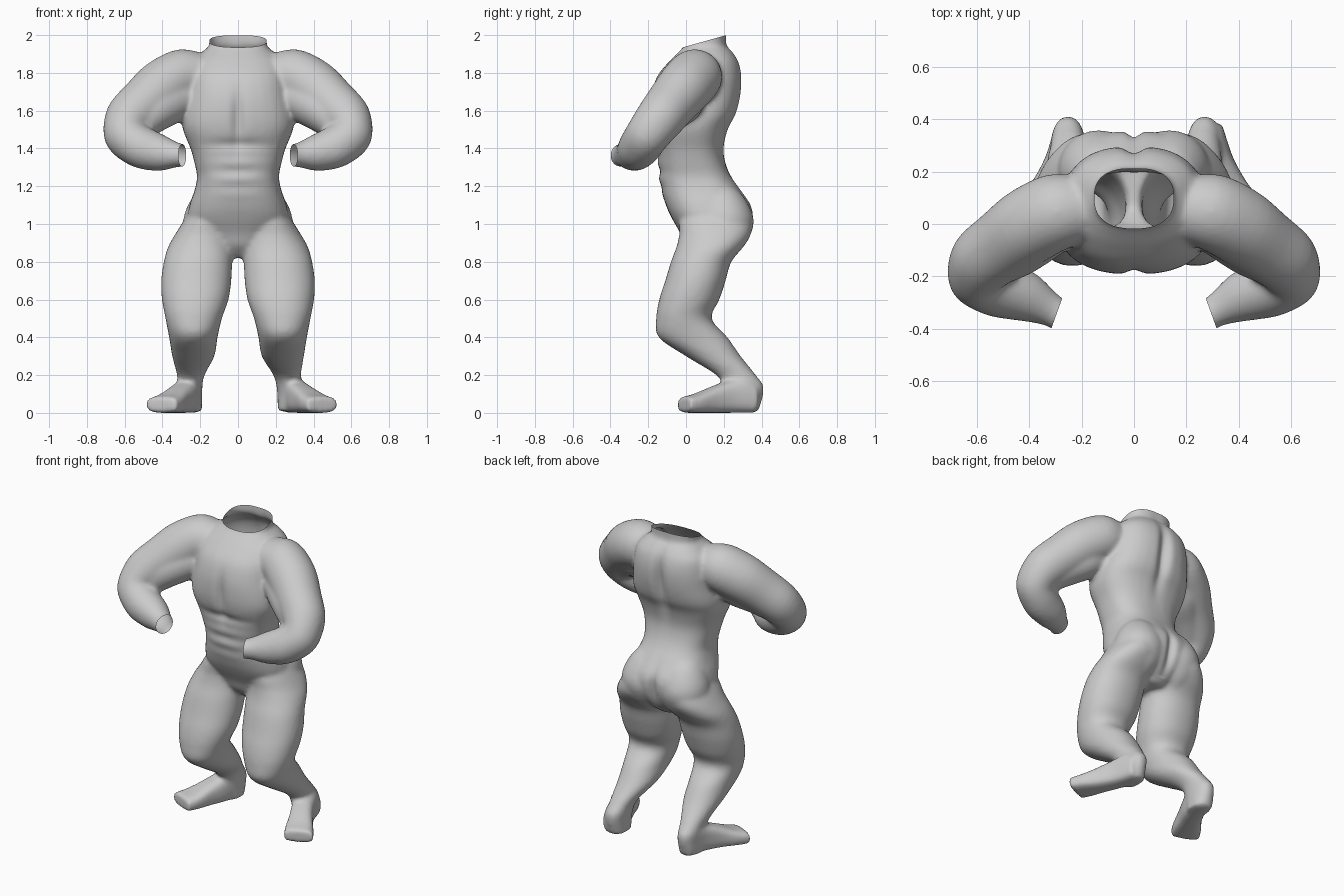
import bpy, bmesh, math
from mathutils import Vector as V

if "Cube" in bpy.data.objects:
    bpy.data.objects.remove(bpy.data.objects["Cube"])

SEG, STEP = 32, 4


def spline(a, b, c, d, t):
    return 0.5 * (2 * b + (c - a) * t + (2 * a - 5 * b + 4 * c - d) * t * t
                  + (3 * b - a - 3 * c + d) * t ** 3)


def loft(name, secs, power=2.0, side=1, shift=0.0):
    """Closed smooth loft through sections (centre, half-axis u, half-axis v)."""
    fine, n = [], len(secs)
    for i in range(n - 1):
        q = [secs[max(0, min(n - 1, i + k))] for k in (-1, 0, 1, 2)]
        for j in range(STEP):
            fine.append([spline(*[s[k] for s in q], j / STEP) for k in range(3)])
    fine.append(secs[-1])
    bm = bmesh.new()
    rings = []
    for c, u, v in fine:
        ring = []
        for j in range(SEG):
            a = 2 * math.pi * j / SEG
            ca, sa = math.cos(a), math.sin(a)
            p = (c + u * math.copysign(abs(ca) ** (2 / power), ca)
                 + v * math.copysign(abs(sa) ** (2 / power), sa))
            p.x = p.x * side + shift * max(0, min(1, (0.3 - p.z) / 0.2))
            ring.append(bm.verts.new(p))
        rings.append(ring)
    for r, s in zip(rings, rings[1:]):
        for j in range(SEG):
            k = (j + 1) % SEG
            bm.faces.new((r[j], r[k], s[k], s[j]))
    bm.faces.new(rings[0])
    bm.faces.new(rings[-1])
    bmesh.ops.recalc_face_normals(bm, faces=bm.faces)
    me = bpy.data.meshes.new(name)
    bm.to_mesh(me)
    bm.free()
    ob = bpy.data.objects.new(name, me)
    bpy.context.collection.objects.link(ob)
    return ob


def slab(z, x0, x1, y0, y1):
    """Horizontal section from its extents."""
    return (V(((x0 + x1) / 2, (y0 + y1) / 2, z)),
            V(((x1 - x0) / 2, 0, 0)), V((0, (y1 - y0) / 2, 0)))


def tube(path):
    """Round sections along a path of (x, y, z, radius)."""
    pts = [V(p[:3]) for p in path]
    u, out = V((0, 1, 0)), []
    for i, p in enumerate(pts):
        t = (pts[min(i + 1, len(pts) - 1)] - pts[max(i - 1, 0)]).normalized()
        u = (u - t * u.dot(t)).normalized()
        out.append((p, u * path[i][3], t.cross(u) * path[i][3]))
    return out


# torso: z, half width, front y, back y
torso = [(.82, .06, .06, .22), (.88, .14, .0, .29), (.95, .21, -.03, .335),
         (1.03, .265, -.075, .355), (1.10, .257, -.107, .345), (1.18, .23, -.13, .29),
         (1.25, .217, -.14, .24), (1.32, .23, -.147, .21), (1.40, .252, -.16, .2),
         (1.50, .292, -.185, .223), (1.58, .298, -.193, .265), (1.68, .28, -.187, .291),
         (1.78, .265, -.155, .297), (1.86, .24, -.09, .28), (1.915, .185, -.035, .245),
         (1.95, .152, -.01, .215), (2.05, .162, -.01, .215)]
parts = [loft("torso", [slab(z, -w, w, a, b) for z, w, a, b in torso], 2.5)]

# leg: z, inner x, outer x, front y, back y
leg = [(1.12, .06, .22, .05, .27), (1.03, .03, .28, -.03, .34), (.95, .02, .33, -.035, .345),
       (.88, .02, .37, -.05, .305), (.8, .03, .393, -.08, .24), (.7, .035, .407, -.11, .21),
       (.6, .05, .403, -.142, .177), (.5, .085, .384, -.158, .135), (.4, .108, .365, -.145, .22),
       (.3, .125, .349, .0, .29), (.2, .182, .328, .16, .37), (.13, .197, .325, .2, .413),
       (.01, .2, .325, .22, .385)]
# foot: x, y, half width, height
foot = [(.262, .36, .06, .15), (.275, .3, .065, .19), (.30, .22, .068, .17),
        (.345, .13, .073, .135), (.39, .05, .087, .1), (.427, -.012, .09, .085)]
across = V((.91, .41, 0))
# tubes: x, y, z, radius
arm = [(.14, .06, 1.78, .11), (.28, .05, 1.783, .145), (.39, .0, 1.73, .148),
       (.495, -.075, 1.64, .137), (.58, -.145, 1.55, .128), (.592, -.205, 1.47, .117),
       (.52, -.245, 1.41, .112), (.41, -.28, 1.375, .096), (.32, -.328, 1.365, .065),
       (.25, -.37, 1.36, .058)]
biceps = [(.24, .02, 1.70, .09), (.35, -.02, 1.655, .12), (.46, -.095, 1.59, .115),
          (.56, -.16, 1.50, .09)]
buttock = [(.13, .22, .82, .03), (.135, .2, .89, .12), (.135, .205, 1.01, .155),
           (.12, .18, 1.13, .12), (.11, .16, 1.22, .04)]
for s in (1, -1):
    parts.append(loft("leg", [slab(*r) for r in leg], 2.15, s, .01))
    parts.append(loft("foot", [(V((x, y, h / 2)), across * w, V((0, 0, h / 2)))
                               for x, y, w, h in foot], 3.2, s, .02))
    for name, path in (("arm", arm), ("biceps", biceps), ("buttock", buttock)):
        parts.append(loft(name, tube(path), 2.0, s))

# fuse all parts into one skin
bpy.ops.object.select_all(action='DESELECT')
for p in parts:
    p.select_set(True)
body = parts[0]
bpy.context.view_layer.objects.active = body
bpy.ops.object.join()
body.name = "body"
m = body.modifiers.new("fuse", 'REMESH')
m.mode, m.voxel_size = 'VOXEL', 0.013
m = body.modifiers.new("soften", 'SMOOTH')
m.factor, m.iterations = 0.5, 8
for name in ("fuse", "soften"):
    bpy.ops.object.modifier_apply(modifier=name)


def bump(v, mid, half):
    return math.exp(-((v - mid) / half) ** 2)


bm = bmesh.new()
bm.from_mesh(body.data)
# muscle grooves: breastbone, spine, buttocks, belly
for v in bm.verts:
    x, y, z = v.co
    if abs(x) < .2 and z > .85:
        if y < 0 and v.normal.y < -.3:
            v.co.y += .025 * bump(x, 0, .03) * bump(z, 1.55, .14)
            v.co.y += .015 * bump(z, 1.42, .03) * bump(x, 0, .15)
            v.co.y += .005 * math.cos((z - 1.28) * 70) * bump(z, 1.27, .1) * bump(x, 0, .13)
        elif y > .1 and v.normal.y > .3:
            v.co.y -= .04 * bump(x, 0, .035) * bump(z, 1.68, .17)
            v.co.y -= .03 * bump(x, 0, .025) * bump(z, 1.0, .12)


def cut(point, normal, radius):
    """Open the skin beyond a plane, close to a point."""
    f = [f for f in bm.faces if (f.calc_center_median() - point).length < radius]
    e = {e for q in f for e in q.edges}
    vs = {v for q in f for v in q.verts}
    bmesh.ops.bisect_plane(bm, geom=f + list(e) + list(vs), plane_co=point,
                           plane_no=normal, clear_outer=True)


# open neck and wrists
cut(V((0, .1, 1.968)), V((0, -.28, 1)).normalized(), .27)
for s in (1, -1):
    cut(V((s * .30, -.355, 1.365)), V((-s * .94, -.34, 0)), .13)
bm.to_mesh(body.data)
bm.free()
body.data.shade_smooth()
